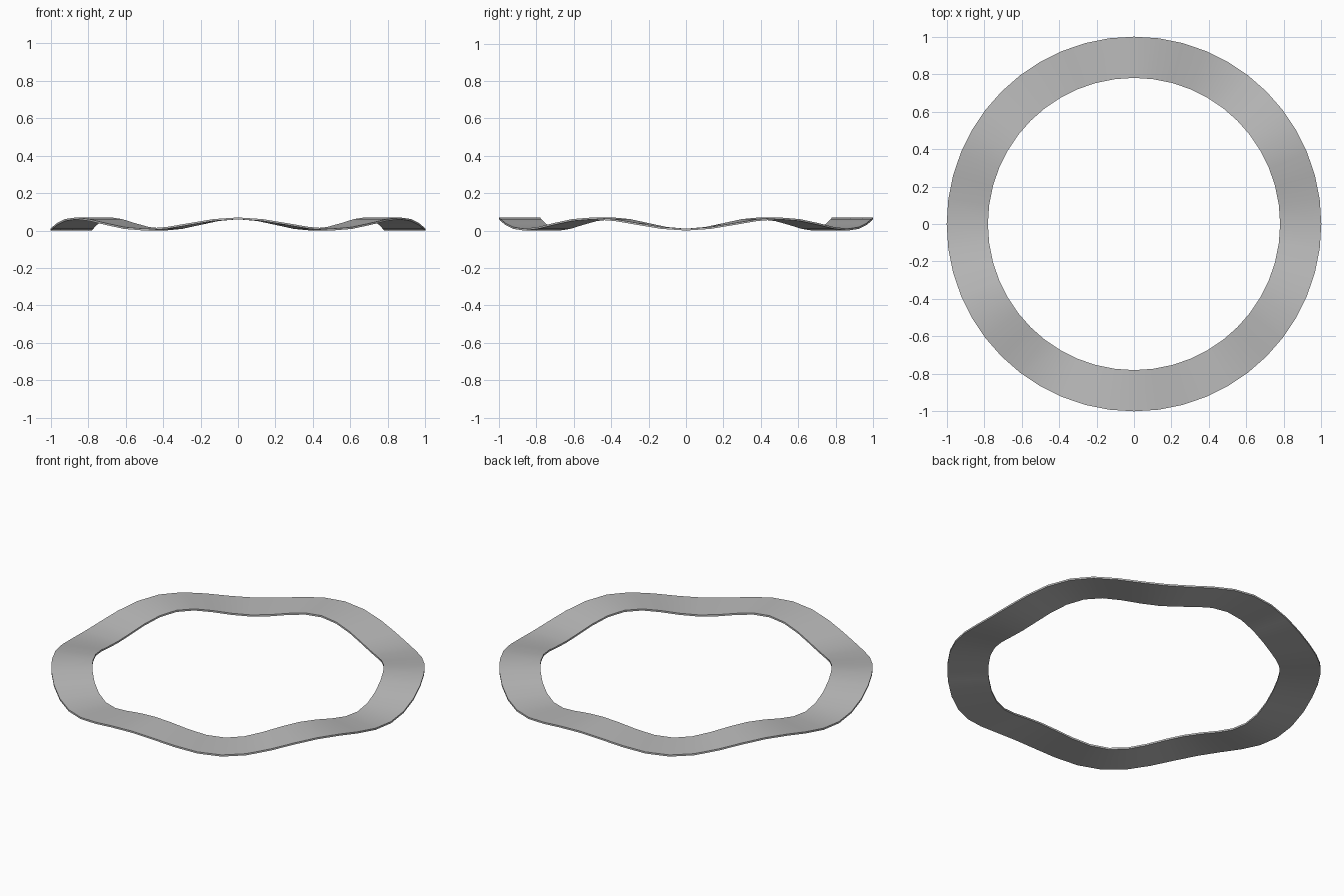
import bpy, bmesh, math

if "Cube" in bpy.data.objects:
    bpy.data.objects.remove(bpy.data.objects["Cube"], do_unlink=True)

OUTER, INNER = 1.0, 0.78
THICK, HEIGHT = 0.01, 0.07
WAVES, SEGMENTS = 6, 48

# Plain grey metal
steel = bpy.data.materials.new("grey_steel")
steel.use_nodes = True
steel.diffuse_color = (0.5, 0.5, 0.5, 1)
steel.node_tree.nodes["Principled BSDF"].inputs["Base Color"].default_value = (0.5, 0.5, 0.5, 1)

# Rectangular section swept round a circle that rises and falls in waves
bm = bmesh.new()
rings = []
for i in range(SEGMENTS):
    a = math.tau * i / SEGMENTS
    low = (HEIGHT - THICK) * (1 - math.cos(WAVES * a)) / 2
    section = [(INNER, low), (OUTER, low), (OUTER, low + THICK), (INNER, low + THICK)]
    rings.append([bm.verts.new((r * math.cos(a), r * math.sin(a), z)) for r, z in section])
for i, ring in enumerate(rings):
    following = rings[(i + 1) % SEGMENTS]
    for j in range(4):
        k = (j + 1) % 4
        bm.faces.new((ring[j], ring[k], following[k], following[j]))
bmesh.ops.recalc_face_normals(bm, faces=bm.faces)

mesh = bpy.data.meshes.new("wave_washer")
bm.to_mesh(mesh)
bm.free()
mesh.materials.append(steel)
washer = bpy.data.objects.new("wave_washer", mesh)
bpy.context.collection.objects.link(washer)

# Smooth waves with crisp rims
bpy.ops.object.select_all(action="DESELECT")
washer.select_set(True)
bpy.context.view_layer.objects.active = washer
bpy.ops.object.shade_smooth_by_angle(angle=math.radians(30))
